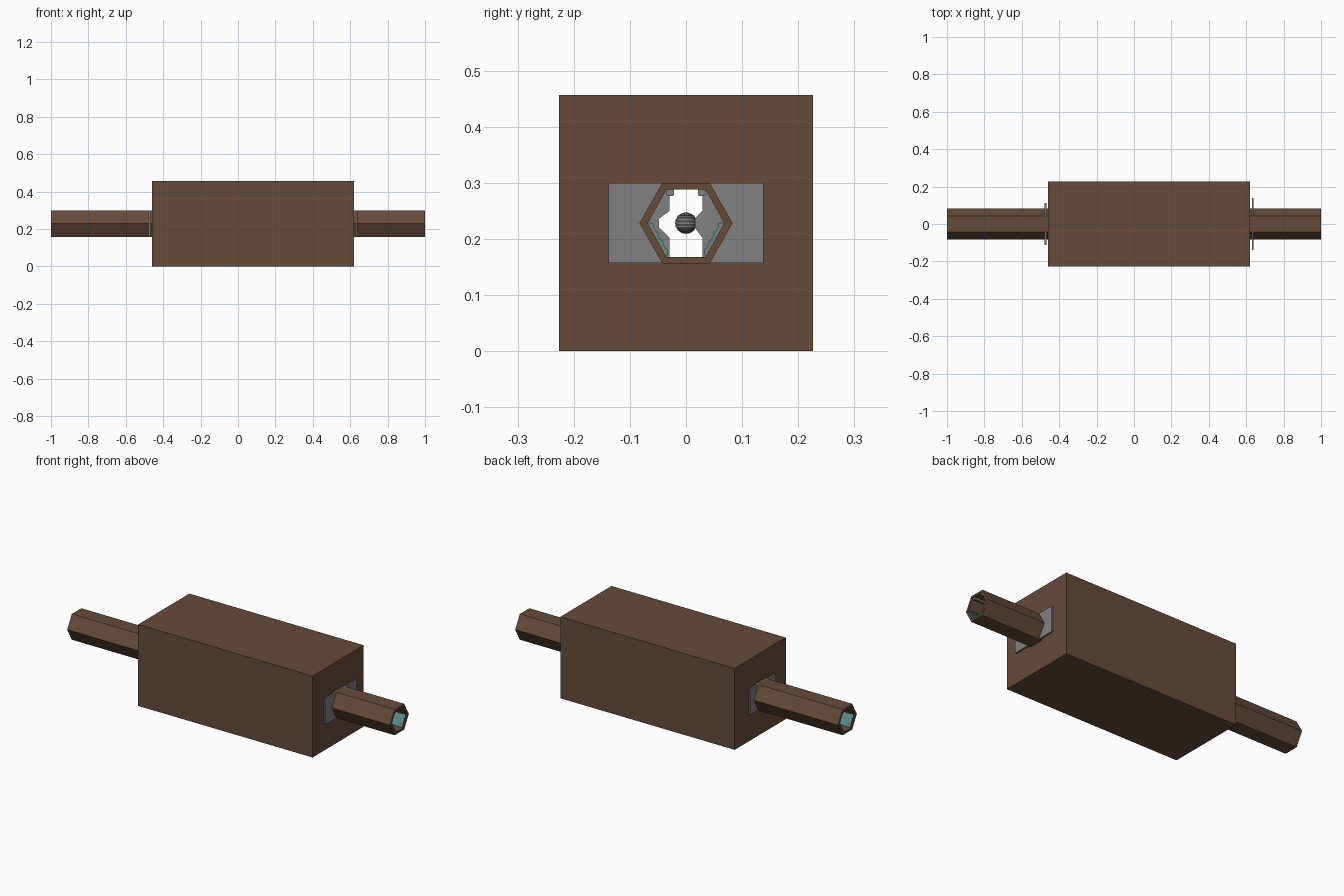
import bpy, bmesh, math
from mathutils import Vector

if "Cube" in bpy.data.objects:
    bpy.data.objects.remove(bpy.data.objects["Cube"])

ZC = 0.228  # height of the corridor axis


def mat(name, col):
    m = bpy.data.materials.new(name)
    m.diffuse_color = (*col, 1)
    m.use_nodes = True
    m.node_tree.nodes["Principled BSDF"].inputs["Base Color"].default_value = m.diffuse_color
    return m


BROWN = mat("brown_hull", (0.13, 0.07, 0.042))
GREY = mat("grey_metal", (0.22, 0.22, 0.22))
DARK = mat("dark_grey", (0.08, 0.08, 0.08))
TEAL = mat("teal_light", (0.01, 0.42, 0.38))


def finish(name, bm, m):
    bmesh.ops.recalc_face_normals(bm, faces=bm.faces)
    me = bpy.data.meshes.new(name)
    bm.to_mesh(me)
    bm.free()
    me.materials.append(m)
    ob = bpy.data.objects.new(name, me)
    bpy.context.collection.objects.link(ob)
    return ob


def prism(name, pts, x0, x1, m):
    """Extrude a y,z outline along x."""
    bm = bmesh.new()
    f = bm.faces.new([bm.verts.new((x0, y, z)) for y, z in pts])
    r = bmesh.ops.extrude_face_region(bm, geom=[f])
    bmesh.ops.translate(bm, vec=(x1 - x0, 0, 0),
                        verts=[v for v in r["geom"] if isinstance(v, bmesh.types.BMVert)])
    return finish(name, bm, m)


def rect(y0, y1, z0, z1):
    return [(y0, z0), (y1, z0), (y1, z1), (y0, z1)]


def hexagon(half_w, half_top, half_h):
    return [(half_w, ZC), (half_top, ZC + half_h), (-half_top, ZC + half_h),
            (-half_w, ZC), (-half_top, ZC - half_h), (half_top, ZC - half_h)]


OUTER = hexagon(0.083, 0.042, 0.072)
INNER = hexagon(0.068, 0.035, 0.060)


def hex_tube(name, x0, x1):
    bm = bmesh.new()
    rings = [[bm.verts.new((x, y, z)) for y, z in pts]
             for x, pts in ((x0, OUTER), (x1, OUTER), (x1, INNER), (x0, INNER))]
    for a, b in zip(rings, rings[1:] + rings[:1]):
        for i in range(6):
            j = (i + 1) % 6
            bm.faces.new((a[i], a[j], b[j], b[i]))
    return finish(name, bm, BROWN)


def slope_strip(name, s, t0, t1, d0, d1, x0, x1, m):
    """Bar lying on the lower inner wall; t runs along the wall, d away from it."""
    a, b = Vector((s * 0.068, ZC)), Vector((s * 0.035, ZC - 0.060))
    n = Vector((-s * 0.060, 0.033)).normalized()
    pts = [a.lerp(b, t) + n * d for t, d in ((t0, d0), (t1, d0), (t1, d1), (t0, d1))]
    return prism(name, [tuple(p) for p in pts], x0, x1, m)


# main hall: hollow box with a hexagonal opening in both ends
hall = prism("main_hall", rect(-0.226, 0.226, 0, 0.456), -0.46, 0.62, BROWN)
cutters = [prism("hall_interior_cutter", rect(-0.214, 0.214, 0.012, 0.444), -0.448, 0.608, BROWN),
           prism("doorway_cutter", INNER, -0.6, 0.8, BROWN)]
for c in cutters:
    c.hide_render = True
    c.hide_viewport = True
    c.display_type = 'WIRE'
    b = hall.modifiers.new(c.name, 'BOOLEAN')
    b.operation, b.solver, b.object = 'DIFFERENCE', 'EXACT', c

# corridors in segments with visible seams
for side, xs in (("left", (-1, -0.89, -0.835, -0.61, -0.555, -0.46)),
                 ("right", (0.62, 0.69, 0.89, 1))):
    for i, (x0, x1) in enumerate(zip(xs, xs[1:])):
        hex_tube(f"{side}_corridor_segment_{i + 1}", x0, x1)

    # corridor fittings: ceiling rails, wall panels and light strips
    a, e = xs[0], xs[-1]
    for s, tag in ((-1, "front"), (1, "back")):
        r = [(s * y, z) for y, z in ((0.035, 0.288), (0.035, 0.279), (0.032, 0.276),
                                     (0.024, 0.276), (0.021, 0.279), (0.021, 0.288))]
        prism(f"{side}_{tag}_ceiling_rail", r, a + 0.005, e - 0.005, GREY)
        slope_strip(f"{side}_{tag}_wall_panel", s, 0.02, 0.97, 0, 0.006, a + 0.005, e - 0.005, GREY)
        for k in range(4):
            t = 0.06 + k * 0.25
            slope_strip(f"{side}_{tag}_light_strip_{k + 1}", s, t, t + 0.09, 0.005, 0.008,
                        a + 0.004, e - 0.004, TEAL)

# sliding door halves, standing open: one notched, one with a tongue
for side, x, edge in (("left", -0.473, 0.112), ("right", 0.635, 0.138)):
    lo, hi = 0.157, 0.300
    for s, tag, tip in ((-1, "notched", 0.048), (1, "tongue", 0.016)):
        y = 0.029
        out = [(edge, lo), (edge, hi), (y, hi), (y, 0.250), (tip, 0.236),
               (tip, 0.220), (y, 0.202), (y, lo)]
        prism(f"{side}_{tag}_door", [(s * p, q) for p, q in out], x - 0.005, x + 0.005, GREY)

# ribbed core sphere hanging in the hall
bm = bmesh.new()
bmesh.ops.create_uvsphere(bm, u_segments=24, v_segments=12, radius=0.019)
bmesh.ops.translate(bm, vec=(0.08, 0, ZC), verts=bm.verts)
finish("core_sphere", bm, DARK)
for i in range(-2, 3):
    r = math.sqrt(0.0195 ** 2 - (i * 0.006) ** 2)
    bm = bmesh.new()
    bmesh.ops.create_cone(bm, cap_ends=True, segments=24, radius1=r, radius2=r, depth=0.0025)
    bmesh.ops.translate(bm, vec=(0.08, 0, ZC + i * 0.006), verts=bm.verts)
    finish(f"core_band_{i + 3}", bm, GREY)
